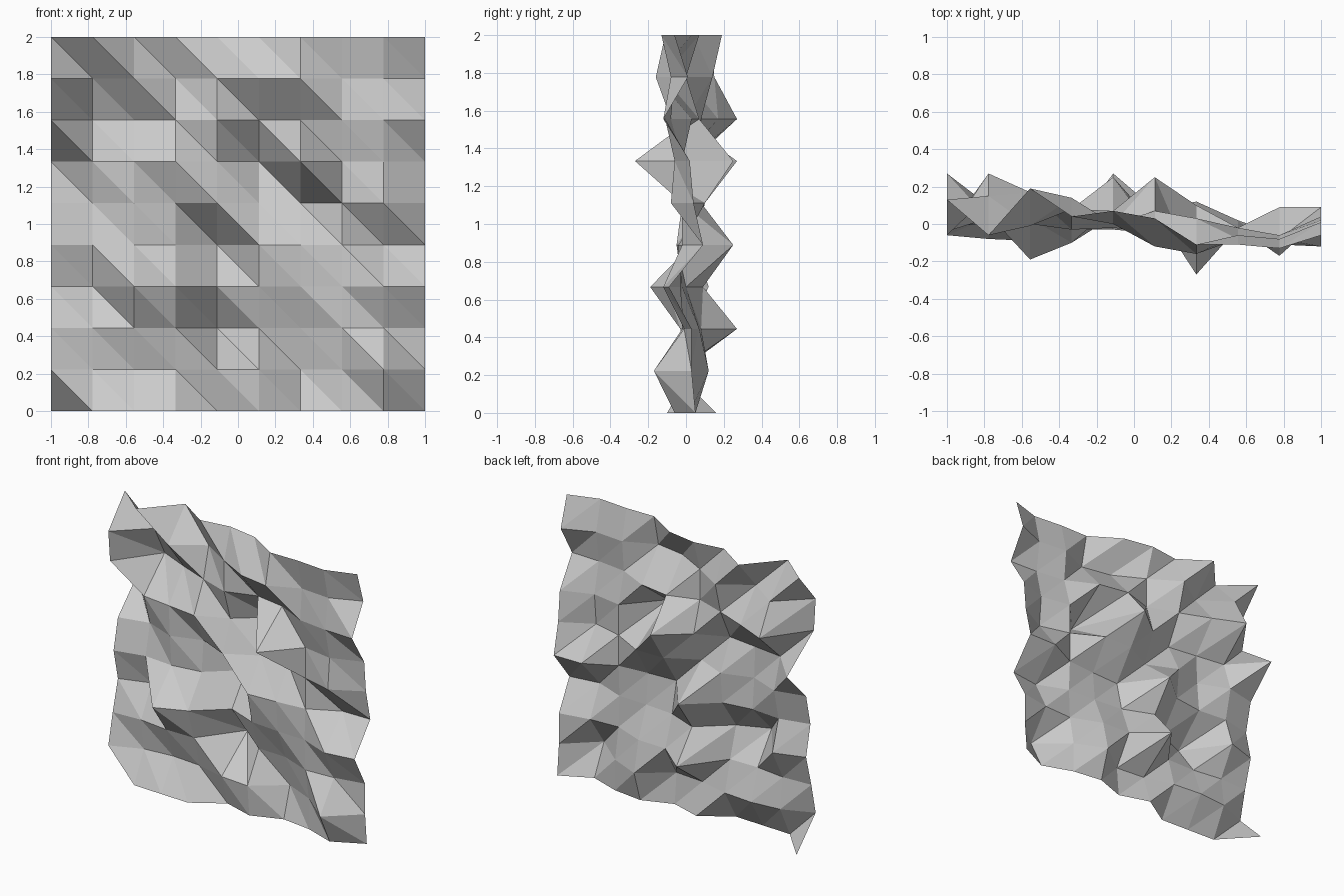
import bpy, bmesh

if "Cube" in bpy.data.objects:
    bpy.data.objects.remove(bpy.data.objects["Cube"])

# Crumpled sheet: 10 x 10 grid, depth offsets in hundredths, rows from bottom to top
N = 9
DEPTH = [
    "16 -8 -9 -10 4 -3 5 2 -6 5",
    "-6 3 5 3 -3 -5 12 2 -17 3",
    "-1 0 -3 -3 27 8 7 -2 -1 3",
    "5 12 -19 -10 9 0 -2 -3 -12 -9",
    "0 5 3 6 25 -5 -4 -2 9 9",
    "5 10 1 8 -2 10 10 -2 -8 4",
    "27 3 0 -3 7 25 -27 -2 -6 2",
    "-4 27 17 8 0 7 3 -8 -11 -12",
    "-6 15 -1 14 0 -12 -16 -6 -8 1",
    "13 -6 19 4 7 3 -11 -11 -13 -6",
]

bm = bmesh.new()
grid = []
for j, row in enumerate(DEPTH):
    grid.append([bm.verts.new((-1 + 2 * i / N, int(d) / 100, 2 * j / N))
                 for i, d in enumerate(row.split())])

# Two flat triangles per cell, split from upper left to lower right
for j in range(N):
    for i in range(N):
        a, b = grid[j][i], grid[j][i + 1]
        c, d = grid[j + 1][i], grid[j + 1][i + 1]
        bm.faces.new((a, b, c))
        bm.faces.new((b, d, c))

mesh = bpy.data.meshes.new("crumpled_sheet")
bm.to_mesh(mesh)
bm.free()
sheet = bpy.data.objects.new("crumpled_sheet", mesh)
bpy.context.collection.objects.link(sheet)
